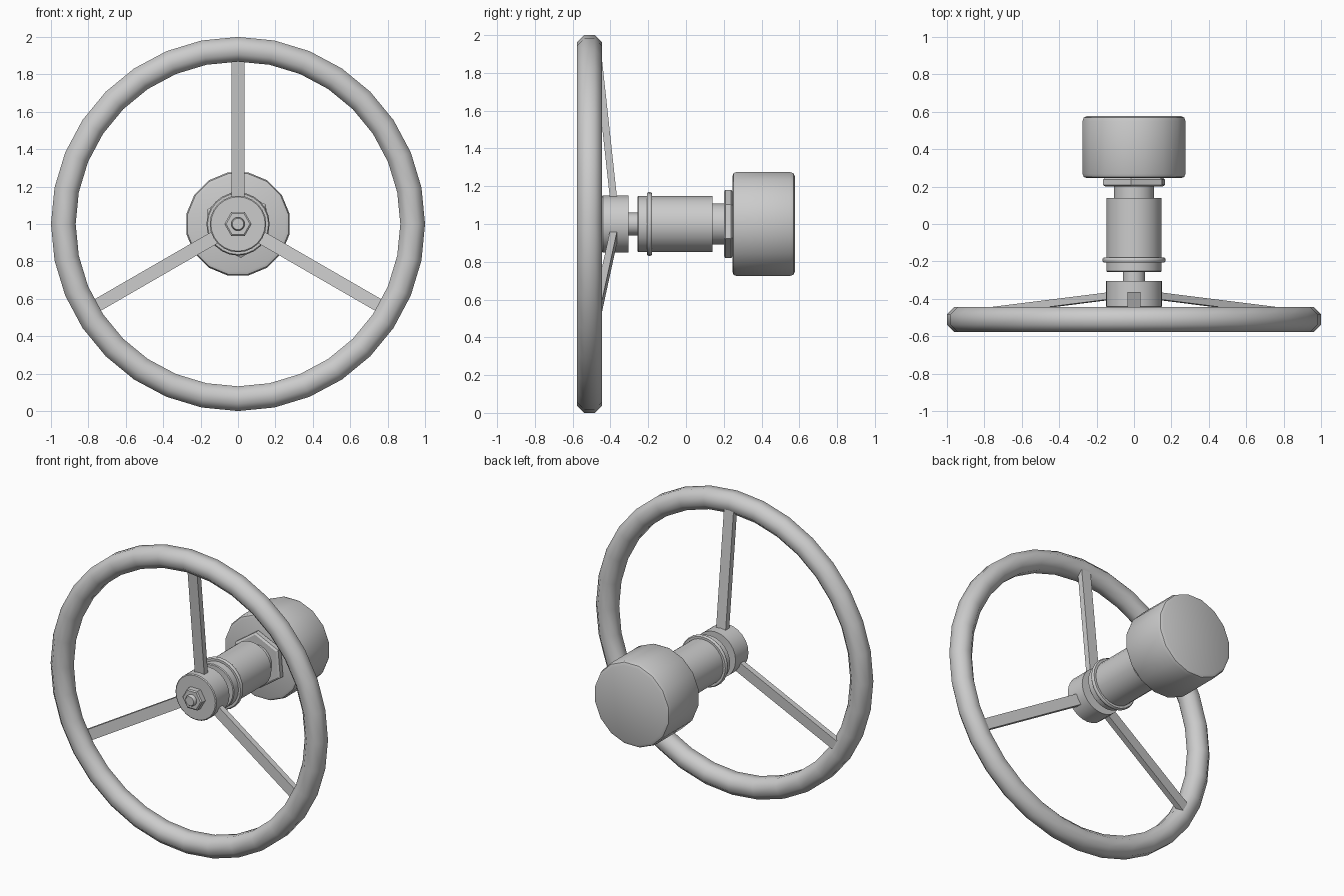
import bpy, bmesh
from math import sin, cos, pi, radians
from mathutils import Vector, Matrix

if "Cube" in bpy.data.objects:
    bpy.data.objects.remove(bpy.data.objects["Cube"])

AXIS = Vector((0, 0, 1.0))


def finish(name, bm, angle=40):
    bmesh.ops.recalc_face_normals(bm, faces=bm.faces)
    mesh = bpy.data.meshes.new(name)
    bm.to_mesh(mesh)
    bm.free()
    ob = bpy.data.objects.new(name, mesh)
    bpy.context.collection.objects.link(ob)
    bpy.ops.object.select_all(action='DESELECT')
    ob.select_set(True)
    bpy.context.view_layer.objects.active = ob
    if angle:
        bpy.ops.object.shade_smooth_by_angle(angle=radians(angle))
    return ob


def lathe(name, profile, sides, phase=0.0, angle=40, closed=False):
    """Turn (y, radius) points around the horizontal y axis at z = 1."""
    bm = bmesh.new()
    rings = []
    for y, r in profile:
        rings.append([bm.verts.new(AXIS + Vector((
            r * sin(phase + 2 * pi * i / sides), y,
            r * cos(phase + 2 * pi * i / sides)))) for i in range(sides)])
    pairs = list(zip(rings, rings[1:]))
    if closed:
        pairs.append((rings[-1], rings[0]))
    else:
        bm.faces.new(rings[0])
        bm.faces.new(rings[-1])
    for a, b in pairs:
        for i in range(sides):
            j = (i + 1) % sides
            bm.faces.new((a[i], a[j], b[j], b[i]))
    return finish(name, bm, angle)


# Wheel rim: eight-sided section swept round the axis
minor = 0.0715
section = [(-0.511 + minor * sin(pi / 8 + k * pi / 4),
            0.934 + minor * cos(pi / 8 + k * pi / 4)) for k in range(8)]
lathe("wheel_rim", section, 32, angle=60, closed=True)

# Three flat-bar spokes, sloping forward from the hub into the rim
for n in range(3):
    bm = bmesh.new()
    ends = []
    for r, back in ((0.10, -0.361), (0.91, -0.449)):
        ends.append([bm.verts.new((x, y, r)) for x, y in (
            (-0.035, back), (0.035, back),
            (0.035, back - 0.038), (-0.035, back - 0.038))])
    bm.faces.new(ends[0])
    bm.faces.new(ends[1])
    for i in range(4):
        j = (i + 1) % 4
        bm.faces.new((ends[0][i], ends[0][j], ends[1][j], ends[1][i]))
    bm.transform(Matrix.Translation(AXIS) @ Matrix.Rotation(n * 2 * pi / 3, 4, 'Y'))
    finish(f"spoke_{n + 1}", bm, angle=0)

# Hub with its nut and threaded stud end
lathe("hub", [(-0.445, 0.145), (-0.44, 0.151), (-0.305, 0.151)], 24)
lathe("hub_nut", [(-0.485, 0.064), (-0.479, 0.073), (-0.44, 0.073)], 6, pi / 6, 0)
lathe("stud_end", [(-0.508, 0.018), (-0.508, 0.03), (-0.50, 0.036), (-0.47, 0.036)], 16)

# Spindle between hub and bonnet
lathe("spindle", [(-0.32, 0.06), (-0.24, 0.06)], 16)

# Bonnet body, raised collar and narrower neck
lathe("bonnet_body", [(-0.257, 0.143), (-0.252, 0.148), (0.14, 0.148)], 24)
lathe("bonnet_collar", [(-0.206, 0.14), (-0.206, 0.163), (-0.198, 0.169),
                        (-0.188, 0.169), (-0.18, 0.163), (-0.18, 0.14)], 24)
lathe("neck", [(0.13, 0.108), (0.21, 0.108)], 24)

# Large lock nut, slightly turned
lathe("lock_nut", [(0.2, 0.168), (0.208, 0.182), (0.238, 0.182), (0.25, 0.168)],
      6, radians(-5), 0)

# Wide cylindrical end with rounded edges
lathe("end_cap", [(0.246, 0.258), (0.252, 0.274), (0.268, 0.281),
                  (0.55, 0.281), (0.569, 0.274), (0.577, 0.256)], 16, pi / 16)
